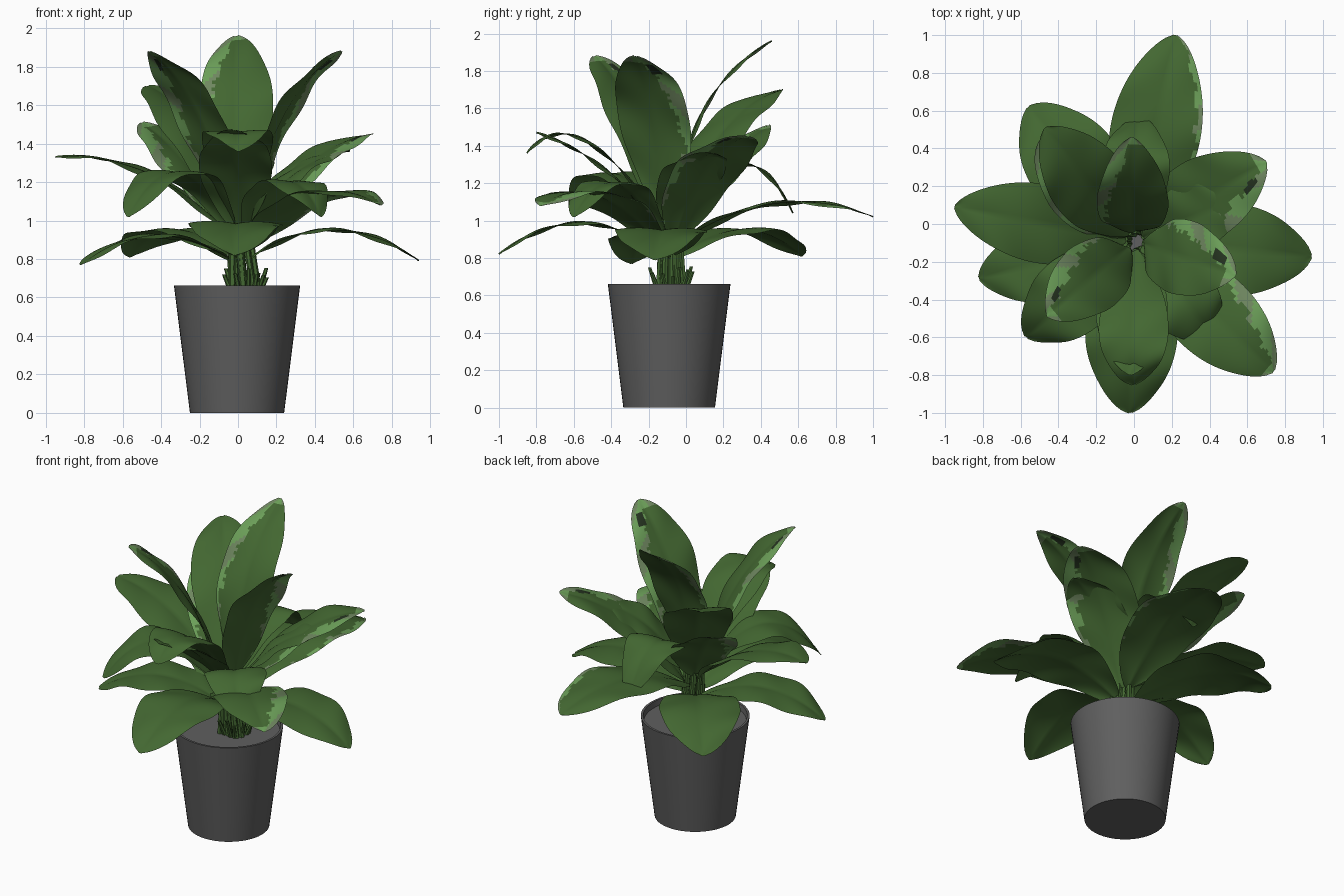
import bpy, bmesh, math, random
from mathutils import Vector

if "Cube" in bpy.data.objects:
    bpy.data.objects.remove(bpy.data.objects["Cube"])

random.seed(4)

def material(name, rgb):
    m = bpy.data.materials.new(name)
    m.diffuse_color = (*rgb, 1)
    m.use_nodes = True
    m.node_tree.nodes["Principled BSDF"].inputs["Base Color"].default_value = m.diffuse_color
    return m

GREEN = material("leaf green", (0.056, 0.136, 0.031))
LIGHT = material("light green", (0.150, 0.350, 0.100))
PALE = material("pale grey green", (0.160, 0.245, 0.118))
DARK = material("dark spot", (0.018, 0.032, 0.014))
GREY = material("pot grey", (0.115, 0.115, 0.115))

def finish(name, bm, mats, angle=40):
    me = bpy.data.meshes.new(name)
    bm.to_mesh(me)
    bm.free()
    for m in mats:
        me.materials.append(m)
    ob = bpy.data.objects.new(name, me)
    bpy.context.collection.objects.link(ob)
    bpy.ops.object.select_all(action='DESELECT')
    ob.select_set(True)
    bpy.context.view_layer.objects.active = ob
    bpy.ops.object.shade_smooth_by_angle(angle=math.radians(angle))
    return ob

BASE = Vector((-0.005, -0.09, 0))

# pot: lathed wall with thin rim, closed by the soil disc
def lathe(name, profile, mats, n=48):
    bm = bmesh.new()
    rings = [[bm.verts.new(BASE + Vector((r * math.cos(a), r * math.sin(a), z)))
              for a in (2 * math.pi * i / n for i in range(n))] for r, z in profile]
    for lo, hi in zip(rings, rings[1:]):
        for i in range(n):
            j = (i + 1) % n
            bm.faces.new((lo[i], lo[j], hi[j], hi[i]))
    bm.faces.new(rings[0][::-1])
    bm.faces.new(rings[-1])
    return finish(name, bm, mats)

lathe("pot", [(0.245, 0), (0.328, 0.662), (0.314, 0.662), (0.309, 0.625)], [GREY])

# stalk: tapered tube from the soil to the start of a blade
def stalk(name, a, b, r0=0.018, r1=0.013, n=6):
    bm = bmesh.new()
    rings = []
    for p, r in ((a, r0), (b, r1)):
        rings.append([bm.verts.new(p + Vector((r * math.cos(t), r * math.sin(t), 0)))
                      for t in (2 * math.pi * i / n for i in range(n))])
    for i in range(n):
        j = (i + 1) % n
        bm.faces.new((rings[0][i], rings[0][j], rings[1][j], rings[1][i]))
    bm.faces.new(rings[1])
    return finish(name, bm, [GREEN])

# leaf: blade swept along a curve, creased along the midrib
def leaf(name, tip, f, mid_z, z0, width, side=0, amount=0.0, spot=False):
    tip = Vector(tip)
    out = Vector((tip.x - BASE.x, tip.y - BASE.y, 0))
    d = out.normalized()
    left = Vector((-d.y, d.x, 0))
    start = BASE + d * 0.05 + Vector((0.01, 0, z0))
    mid = BASE + out * f + Vector((0, 0, mid_z))
    ctrl = mid * 2 - (start + tip) / 2
    stalk(name + "_stalk", BASE + d * random.uniform(0.04, 0.09) + Vector((0.04, 0, 0.6)), start)
    L, W = 48, 20
    bm = bmesh.new()
    rows = []
    for i in range(L + 1):
        t = i / L
        p = start * (1 - t) ** 2 + ctrl * 2 * t * (1 - t) + tip * t * t
        tan = ((ctrl - start) * (1 - t) + (tip - ctrl) * t).normalized()
        up = tan.cross(left).normalized()
        half = max(0.010 if i == L else 0.016,
                   width / 2 * max(0, math.sin(math.pi * t ** 1.03)) ** 0.6)
        row = []
        for j in range(W + 1):
            s = 2 * j / W - 1
            wave = 0.009 * math.sin(t * 17 + s * 2) * abs(s)
            row.append(bm.verts.new(p + left * s * half
                                    + up * (half * 0.16 * (abs(s) - 1.1 * s * s) + wave)))
        rows.append(row)
    for i in range(L):
        for j in range(W):
            face = bm.faces.new((rows[i][j], rows[i][j + 1], rows[i + 1][j + 1], rows[i + 1][j]))
            t, s = (i + 0.5) / L, ((j + 0.5) * 2 / W - 1) * side
            # variegated margin, widening towards the tip
            edge = 1.13 - amount * t + 0.08 * math.sin(i * 0.9) + 0.05 * math.sin(i * 2.3)
            if side and (s > edge or t > 1.12 - 0.2 * amount):
                face.material_index = 1 if math.sin(i * 0.37 + j * 0.4) > -0.35 else 2
                if spot and 0.8 < t < 0.9 and 0.25 < s < 0.65:
                    face.material_index = 3
    return finish(name, bm, [GREEN, LIGHT, PALE, DARK], 60)

# name, tip, midpoint fraction, midpoint height, blade start, width, variegation
LEAVES = [
    # low drooping tier
    ("low_front_leaf", (-0.02, -1.0, 0.82), 0.52, 0.985, 0.82, 0.49),
    ("low_right_leaf", (0.94, -0.17, 0.79), 0.53, 0.95, 0.80, 0.49),
    ("low_left_leaf", (-0.82, -0.29, 0.77), 0.53, 0.92, 0.80, 0.42),
    ("low_back_left_leaf", (-0.56, 0.62, 0.81), 0.55, 0.95, 0.81, 0.49),
    # middle tier
    ("back_leaf", (0.22, 1.0, 1.02), 0.52, 1.09, 0.88, 0.48, -1, 0.4),
    ("left_leaf", (-0.95, 0.09, 1.33), 0.50, 1.25, 0.93, 0.42),
    ("front_left_leaf", (-0.57, -0.60, 1.02), 0.55, 1.25, 0.95, 0.42),
    ("front_right_leaf", (0.74, -0.78, 1.08), 0.55, 1.13, 0.85, 0.45, 1, 0.8),
    ("inner_front_right_leaf", (0.43, -0.60, 1.02), 0.58, 1.20, 0.92, 0.38),
    ("inner_back_leaf", (0.02, 0.57, 1.04), 0.58, 1.30, 0.98, 0.36),
    ("back_right_leaf", (0.70, 0.33, 1.45), 0.50, 1.28, 0.88, 0.44, -1, 0.9, True),
    ("inner_right_leaf", (0.58, 0.14, 1.36), 0.50, 1.24, 0.95, 0.36),
    ("inner_back_left_leaf", (-0.50, 0.44, 1.51), 0.50, 1.28, 0.95, 0.40, 1, 0.95),
    # upper tier
    ("arched_front_leaf", (0.0, -0.85, 1.36), 0.60, 1.43, 1.00, 0.37),
    ("straight_front_leaf", (-0.02, -0.80, 1.47), 0.50, 1.28, 0.95, 0.38),
    ("upper_back_left_leaf", (-0.47, 0.51, 1.70), 0.48, 1.48, 1.00, 0.42),
    ("upper_front_left_leaf", (-0.46, -0.49, 1.88), 0.46, 1.56, 1.00, 0.38, -1, 0.95, True),
    ("upper_right_leaf", (0.54, -0.27, 1.88), 0.46, 1.56, 1.00, 0.40, 1, 1.0, True),
    ("upright_back_leaf", (-0.01, 0.46, 1.96), 0.35, 1.60, 1.05, 0.38, 1, 0.85),
]
for spec in LEAVES:
    leaf(*spec)

# short cut stalks around the crown
for k in range(12):
    a = k * 2.4
    d = Vector((math.cos(a), math.sin(a), 0))
    p = BASE + Vector((0.05, 0.02, 0.6)) + d * random.uniform(0.05, 0.08)
    stalk(f"crown_stalk_{k}", p, p + d * 0.05 + Vector((0, 0, random.uniform(0.08, 0.16))), 0.016, 0.01)
